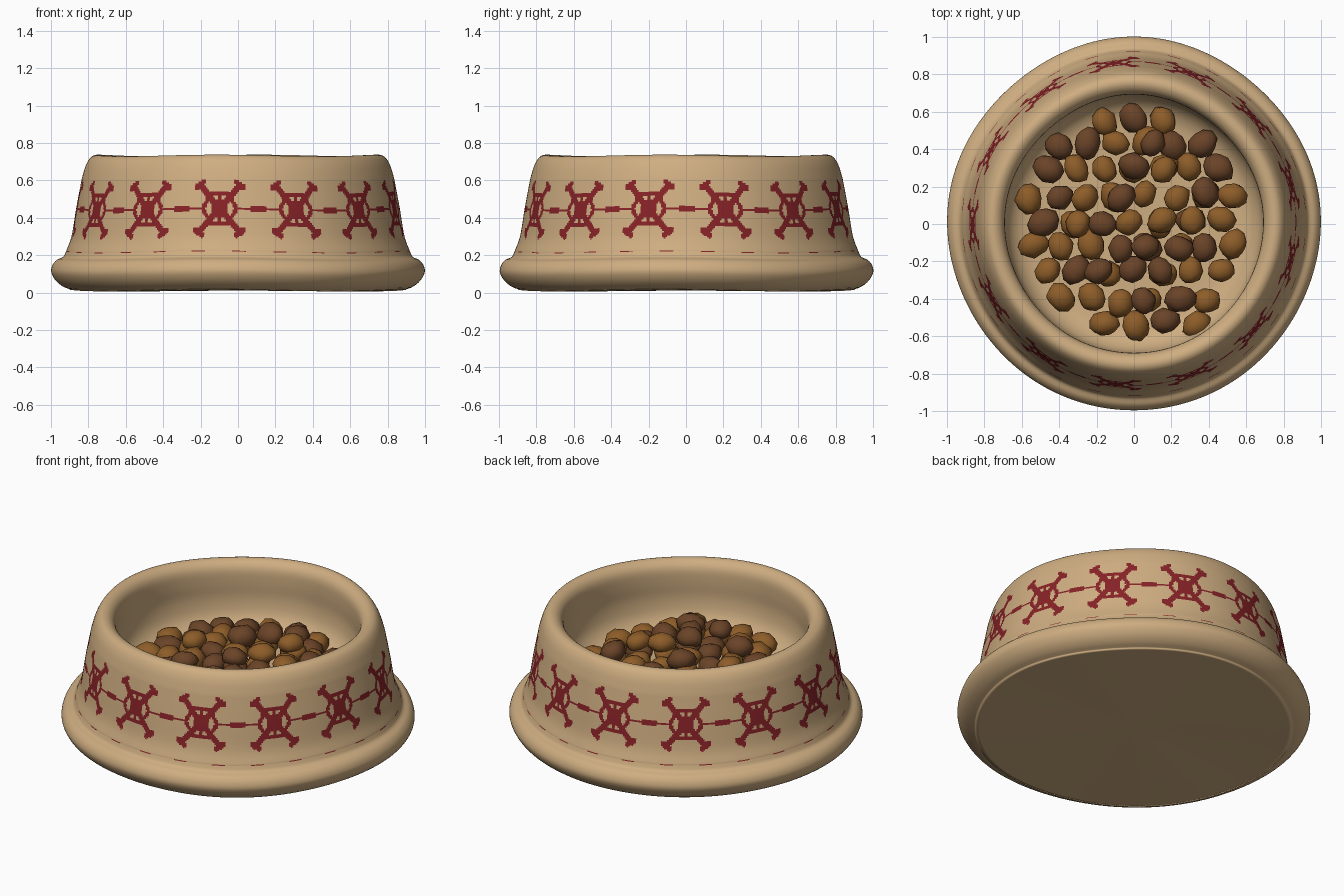
import bpy, bmesh, math, random
from mathutils import Vector, Matrix

random.seed(4)
if "Cube" in bpy.data.objects:
    bpy.data.objects.remove(bpy.data.objects["Cube"], do_unlink=True)


def material(name, rgb):
    m = bpy.data.materials.new(name)
    m.use_nodes = True
    m.diffuse_color = (*rgb, 1)
    m.node_tree.nodes["Principled BSDF"].inputs["Base Color"].default_value = (*rgb, 1)
    return m


TAN = material("tan_clay", (0.62, 0.42, 0.22))
RED = material("dark_red_paint", (0.24, 0.016, 0.02))
LIGHT = material("light_brown", (0.27, 0.11, 0.022))
DARK = material("dark_brown", (0.145, 0.057, 0.021))


def add_object(name, bm, mats):
    mesh = bpy.data.meshes.new(name)
    bm.to_mesh(mesh)
    bm.free()
    obj = bpy.data.objects.new(name, mesh)
    bpy.context.collection.objects.link(obj)
    for m in mats:
        mesh.materials.append(m)
    for p in mesh.polygons:
        p.use_smooth = True
    return obj


def smooth_path(pts, steps):
    """Catmull-Rom resampling of a profile."""
    pts = [Vector(p) for p in pts]
    ext = [2 * pts[0] - pts[1]] + pts + [2 * pts[-1] - pts[-2]]
    out = []
    for a, b, c, d in zip(ext, ext[1:], ext[2:], ext[3:]):
        for i in range(steps):
            t = i / steps
            out.append(0.5 * (2 * b + (c - a) * t + (2 * a - 5 * b + 4 * c - d) * t * t
                              + (3 * b - a - 3 * c + d) * t ** 3))
    return out + [pts[-1]]


# Painted motif, measured around (u) and up (v) from its middle
def segment_distance(u, v, a, b):
    p, a, b = Vector((u, v)), Vector(a), Vector(b)
    t = max(0, min(1, (p - a).dot(b - a) / (b - a).length_squared))
    return (p - a - t * (b - a)).length


def in_motif(u, v, half_gap):
    x, y = abs(u), abs(v)
    limb = segment_distance(x, y, (0.03, 0.03), (0.11, 0.13)) < 0.017
    paw = segment_distance(x, y, (0.09, 0.142), (0.127, 0.115)) < 0.015
    hexagon = max(y, y * 0.5 + x * 0.866)
    shell = 0.068 < hexagon < 0.09
    core = math.hypot(x, y) < 0.046
    spine = x < 0.011 and y < 0.08
    far = half_gap - x
    link = (x > 0.08 and y < 0.007) or (far < 0.042 and y < 0.019 - 0.1 * abs(far - 0.022))
    return limb or paw or shell or core or spine or link


# Bowl: foot and flared lip, painted wall, rolled rim, hollow
COUNT, PER = 13, 48
COLUMNS = COUNT * PER
PITCH = math.tau / COUNT
START = math.radians(14.2)
WALL_R = 0.858

foot = smooth_path([(0.03, 0.012), (0.8, 0.012), (0.9, 0.016), (0.96, 0.05), (0.992, 0.1),
                    (0.988, 0.14), (0.965, 0.17), (0.93, 0.187), (0.915, 0.215)], 4)
wall_knots = smooth_path([(0.915, 0.215), (0.885, 0.3), (0.86, 0.45), (0.83, 0.61)], 15)
rim = smooth_path([(0.83, 0.61), (0.808, 0.68), (0.78, 0.722), (0.745, 0.733), (0.71, 0.715),
                   (0.69, 0.675), (0.687, 0.6), (0.69, 0.5), (0.665, 0.4), (0.59, 0.335),
                   (0.45, 0.318), (0.03, 0.312)], 4)
dash_row = [Vector((0.913, 0.22))]
profile = foot + dash_row + wall_knots[1:] + rim[1:]

bm = bmesh.new()
rings = []
for r, z in profile:
    ring = []
    for i in range(COLUMNS):
        a = START + math.tau * i / COLUMNS
        # slight hand-made unevenness
        rr = r * (1 + 0.005 * math.cos(4 * a) + 0.003 * math.sin(5 * a))
        zz = z + 0.005 * math.cos(4 * a + 0.6) * min(1, r * 1.2)
        ring.append(bm.verts.new((rr * math.cos(a), rr * math.sin(a), zz)))
    rings.append(ring)

for k in range(len(profile) - 1):
    mid = (profile[k] + profile[k + 1]) / 2
    outside = mid.x > 0.8 and 0.2 < mid.y < 0.62
    is_dash = k == len(foot) - 1
    for i in range(COLUMNS):
        j = (i + 1) % COLUMNS
        f = bm.faces.new((rings[k][i], rings[k][j], rings[k + 1][j], rings[k + 1][i]))
        step = (i + 0.5) % PER
        if step > PER / 2:
            step -= PER
        u = step / PER * PITCH * WALL_R
        if is_dash:
            f.material_index = int(abs(abs(step) - PER / 4) < 4)
        elif outside and in_motif(u, mid.y - 0.445, PITCH * WALL_R / 2):
            f.material_index = 1
bm.faces.new(list(reversed(rings[0])))
bm.faces.new(rings[-1])
bmesh.ops.recalc_face_normals(bm, faces=bm.faces)
add_object("bowl", bm, [TAN, RED])


# Food pieces: lumpy pebbles
def piece(name, x, y, z, mat):
    bm = bmesh.new()
    bmesh.ops.create_icosphere(bm, subdivisions=2, radius=1)
    for v in bm.verts:
        v.co *= random.uniform(0.92, 1.08)
    size = random.uniform(0.95, 1.1)
    turn = Matrix.Rotation(random.uniform(0, math.tau), 4, 'Z')
    tilt = Matrix.Rotation(random.uniform(-0.5, 0.5), 4, 'X')
    shape = Matrix.Diagonal((0.08 * size, 0.068 * size, 0.058 * size, 1))
    bm.transform(Matrix.Translation((x, y, z)) @ turn @ tilt @ shape)
    add_object(name, bm, [mat])


# Lower layer: (row y, first x, last x, number)
rows = [(0.56, -0.15, 0.17, 3), (0.43, -0.4, 0.37, 6), (0.3, -0.47, 0.46, 7),
        (0.15, -0.56, 0.53, 8), (0.01, -0.49, 0.46, 7), (-0.12, -0.55, 0.54, 8),
        (-0.25, -0.46, 0.46, 7), (-0.41, -0.39, 0.39, 6), (-0.53, -0.15, 0.32, 4)]
number = 0
for y, first, last, n in rows:
    for i in range(n):
        x = first + (last - first) * i / (n - 1) + random.uniform(-0.015, 0.015)
        number += 1
        heap = 0.1 * max(0, 1 - math.hypot(x, y) / 0.6)
        piece(f"food_piece_{number}", x, y + random.uniform(-0.02, 0.02), 0.375 + heap,
              DARK if random.random() < 0.3 else LIGHT)

# Upper layer heaped on top
upper = [(0, 0.31), (-0.07, 0.14), (0.1, 0.43), (0.38, 0.17), (0.06, -0.12), (0.24, -0.13),
         (-0.19, -0.25), (0.14, -0.25), (0.05, -0.41), (0.25, -0.4), (0.16, 0.29),
         (0.31, 0.02), (0.15, 0.02), (-0.3, 0)]
for i, (x, y) in enumerate(upper):
    height = 0.55 - 0.22 * math.hypot(x, y)
    piece(f"top_food_piece_{i + 1}", x, y, height, DARK if i < 10 else LIGHT)
